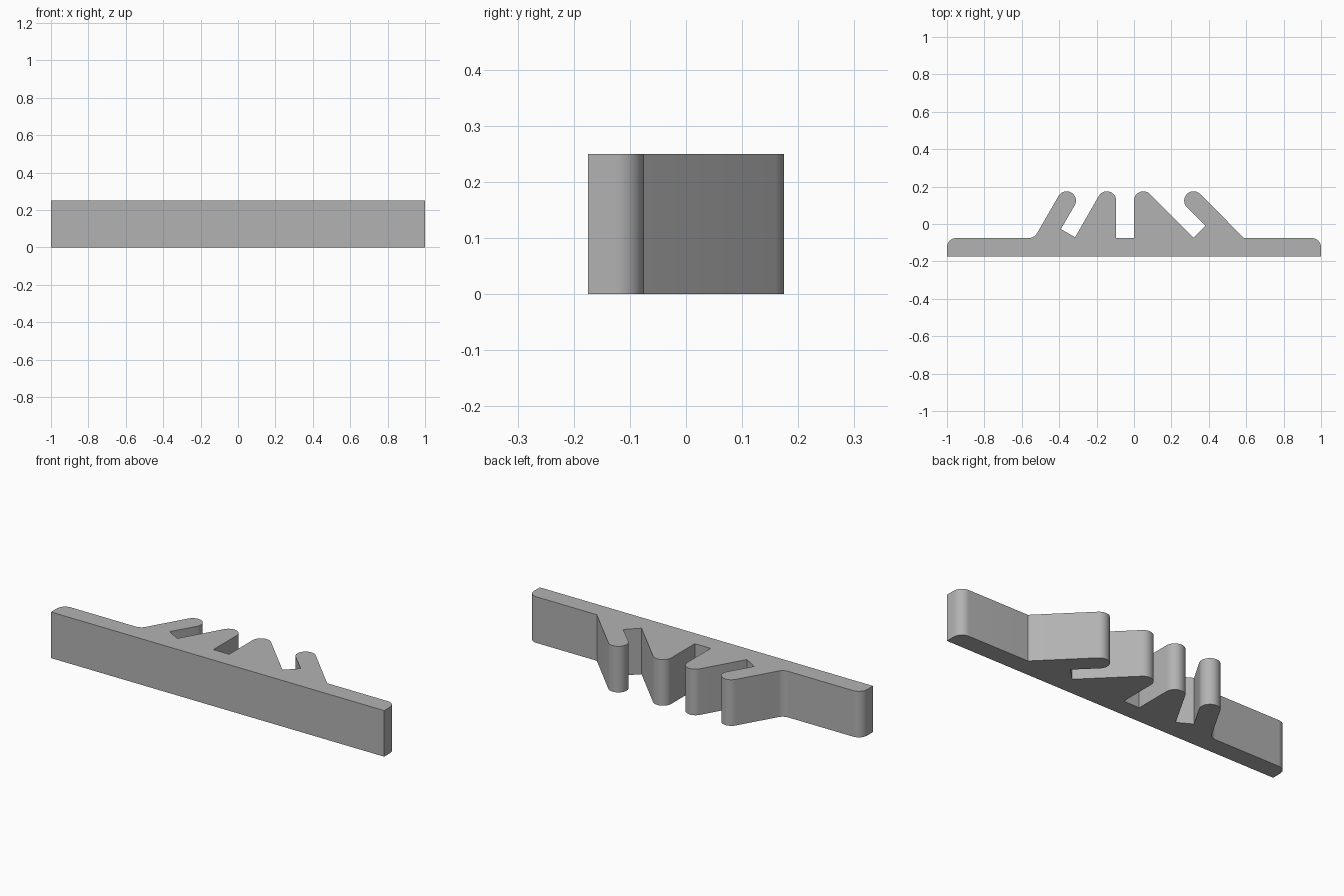
import bpy, bmesh
from math import sin, cos, radians

cube = bpy.data.objects.get("Cube")
if cube:
    bpy.data.objects.remove(cube)

HEIGHT = 0.25
R = 0.05          # radius of finger tips and rounded corners
BACK, FLOOR, TIP = -0.175, -0.075, 0.125


def arc(x, y, start, end, steps=12):
    """Points on an arc of radius R, angles in degrees."""
    angles = [radians(start + (end - start) * i / steps) for i in range(steps + 1)]
    return [(x + R * cos(a), y + R * sin(a)) for a in angles]


# Outline, clockwise from the back left corner
outline = [(-1, BACK)]
outline += arc(-0.95, FLOOR - R, 180, 90)       # rounded strip end
outline += arc(-0.562, FLOOR + R, 270, 330, 8)  # fillet into first finger
outline += arc(-0.36, TIP, 150, -30)            # first finger tip
outline += [(-0.391, -0.027), (-0.315, -0.071)]  # slanted notch
outline += arc(-0.145, TIP, 150, 0)             # second finger tip
outline += [(-0.095, FLOOR), (0, FLOOR)]        # square notch
outline += arc(0.05, TIP, 180, 45)              # third finger tip
outline += [(0.318, -0.073), (0.383, -0.009)]   # slanted notch
outline += arc(0.318, TIP, 225, 45)             # fourth finger tip
outline += [(0.588, FLOOR)]
outline += arc(0.95, FLOOR - R, 90, 0)          # rounded strip end
outline += [(1, BACK)]

# Extrude the outline upwards
bm = bmesh.new()
face = bm.faces.new([bm.verts.new((x, y, 0)) for x, y in outline])
top = bmesh.ops.extrude_face_region(bm, geom=[face], use_keep_orig=True)["geom"]
bmesh.ops.translate(bm, vec=(0, 0, HEIGHT),
                    verts=[v for v in top if isinstance(v, bmesh.types.BMVert)])
bmesh.ops.recalc_face_normals(bm, faces=bm.faces)
mesh = bpy.data.meshes.new("hook_rack")
bm.to_mesh(mesh)
bm.free()

rack = bpy.data.objects.new("hook_rack", mesh)
bpy.context.collection.objects.link(rack)

# Plain grey
grey = bpy.data.materials.new("grey")
grey.use_nodes = True
colour = (0.45, 0.45, 0.45, 1)
grey.diffuse_color = colour
grey.node_tree.nodes["Principled BSDF"].inputs["Base Color"].default_value = colour
mesh.materials.append(grey)

bpy.ops.object.select_all(action="DESELECT")
rack.select_set(True)
bpy.context.view_layer.objects.active = rack
bpy.ops.object.shade_smooth_by_angle(angle=radians(25))
